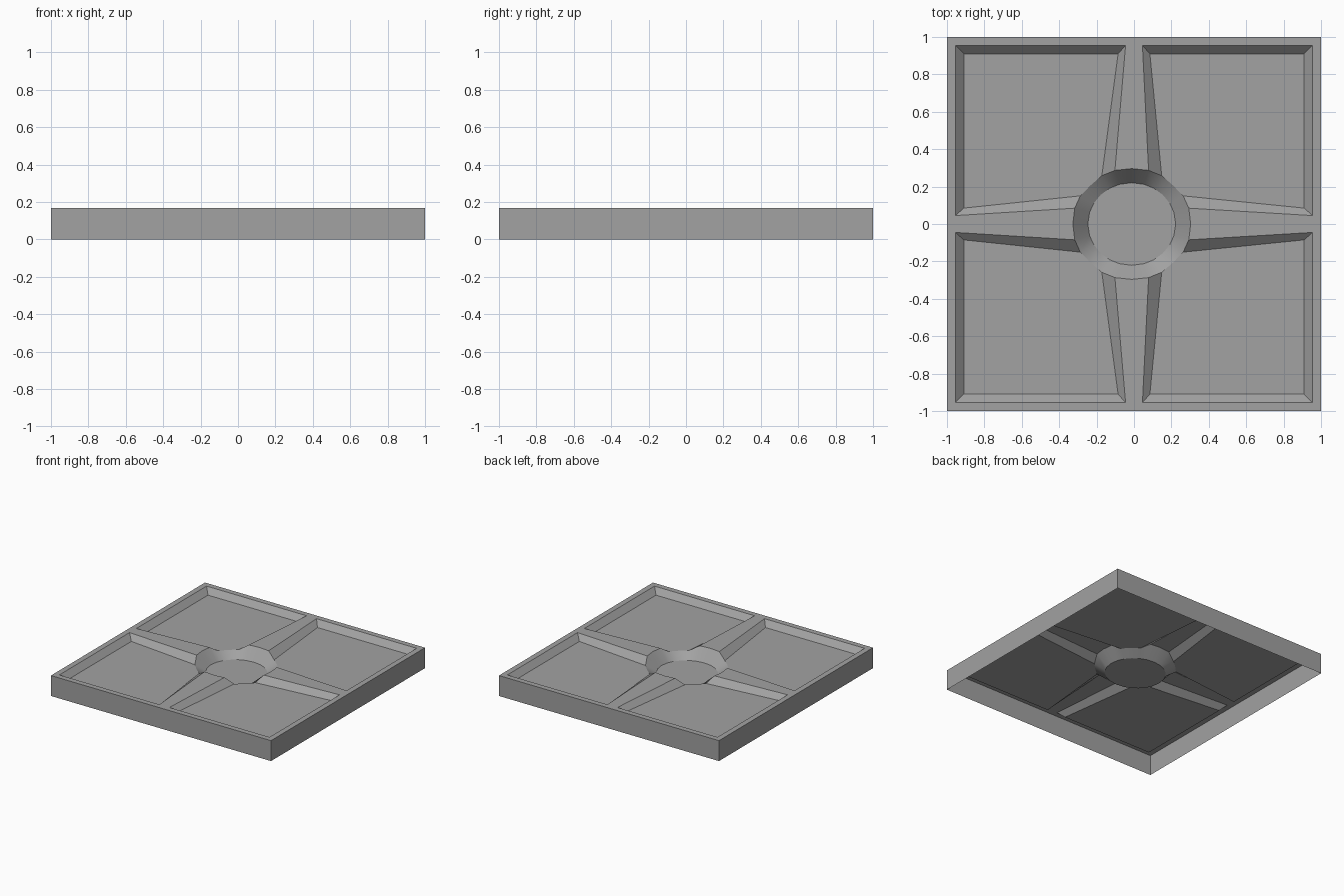
import bpy, bmesh, math

if "Cube" in bpy.data.objects:
    bpy.data.objects.remove(bpy.data.objects["Cube"], do_unlink=True)

TOP, PANEL, BASIN = 0.168, 0.123, 0.076   # heights of ridges, panels and basin floor

grey = bpy.data.materials.new("stone_grey")
grey.use_nodes = True
colour = (0.36, 0.36, 0.36, 1)
grey.diffuse_color = colour
grey.node_tree.nodes["Principled BSDF"].inputs["Base Color"].default_value = colour

# Points of one eighth of the tile, between the x axis and the diagonal
pts = {
    "foot_mid": (1, 0, 0), "foot_corner": (1, 1, 0),
    "edge_mid": (1, 0, TOP), "edge_corner": (1, 1, TOP),
    "lip_corner": (0.955, 0.955, TOP), "lip_ridge": (0.955, 0.045, TOP),
    "panel_corner": (0.91, 0.91, PANEL), "panel_ridge": (0.91, 0.085, PANEL),
}
rim = [(0.315, 0, TOP), (0.305, 0.09, TOP), (0.275, 0.16, PANEL), (0.22, 0.22, PANEL)]
for i, (x, y, z) in enumerate(rim):
    a = math.atan2(y, x)
    pts[f"rim{i}"] = (x, y, z)
    pts[f"floor{i}"] = (0.235 * math.cos(a), 0.235 * math.sin(a), BASIN)
pts["centre"] = (0, 0, BASIN)

# Faces of the eighth, counter-clockwise from outside
faces = [
    "foot_mid foot_corner edge_corner edge_mid",        # outer skirt
    "edge_mid edge_corner lip_corner lip_ridge",        # flat border
    "rim0 edge_mid lip_ridge rim1",                     # ridge top
    "lip_ridge lip_corner panel_corner panel_ridge",    # border slope
    "rim1 lip_ridge panel_ridge rim2",                  # ridge slope
    "rim2 panel_ridge panel_corner rim3",               # sunken panel
]
for i in range(3):
    faces.append(f"floor{i} rim{i} rim{i + 1} floor{i + 1}")   # basin wall
    faces.append(f"centre floor{i} floor{i + 1}")              # basin floor

# Reflect the eighth around the whole tile
bm = bmesh.new()
for sx in (1, -1):
    for sy in (1, -1):
        for swap in (False, True):
            verts = {}
            for name, (x, y, z) in pts.items():
                if swap:
                    x, y = y, x
                x, y = x * sx, y * sy
                if name.startswith(("rim", "floor", "centre")):
                    x, y = x - 0.012, y * 0.94      # basin is slightly oval
                verts[name] = bm.verts.new((x, y, z))
            flip = (sx * sy < 0) != swap
            for face in faces:
                loop = [verts[n] for n in face.split()]
                bm.faces.new(loop[::-1] if flip else loop)
bmesh.ops.remove_doubles(bm, verts=bm.verts, dist=0.0005)

mesh = bpy.data.meshes.new("floor_tile")
bm.to_mesh(mesh)
bm.free()
mesh.materials.append(grey)
tile = bpy.data.objects.new("floor_tile", mesh)
bpy.context.collection.objects.link(tile)

bpy.ops.object.select_all(action="DESELECT")
tile.select_set(True)
bpy.context.view_layer.objects.active = tile
bpy.ops.object.shade_smooth_by_angle(angle=math.radians(30))
